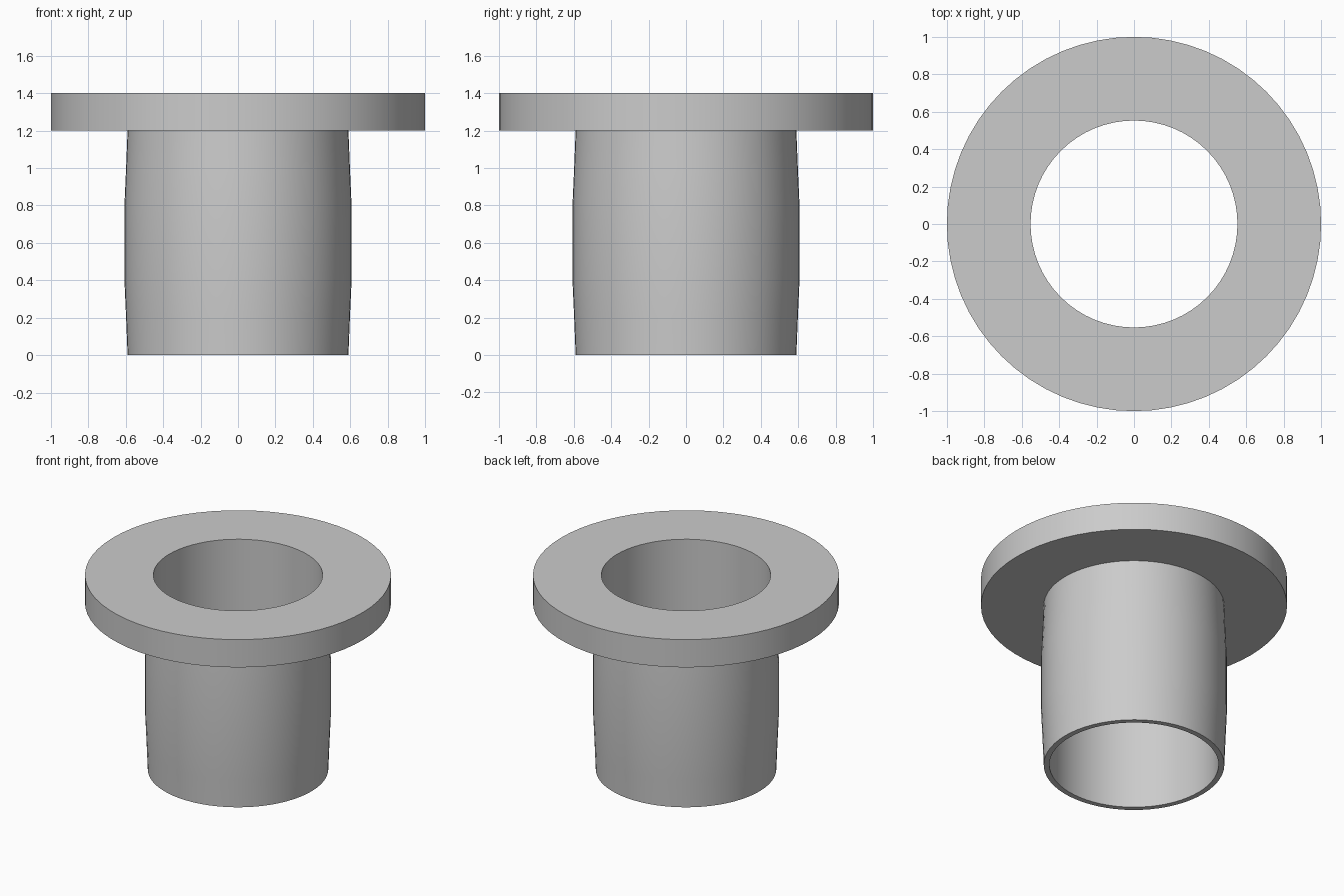
import bpy, bmesh, math

cube = bpy.data.objects.get("Cube")
if cube:
    bpy.data.objects.remove(cube, do_unlink=True)

# Single plain grey
grey = bpy.data.materials.new("plain grey")
grey.use_nodes = True
colour = (0.6, 0.6, 0.6, 1)
grey.diffuse_color = colour
grey.node_tree.nodes["Principled BSDF"].inputs["Base Color"].default_value = colour

SIDES = 64
BORE = 0.553

# Closed half section (radius, height): bore, flange, slightly barrelled sleeve
section = [
    (BORE, 0), (0.59, 0),
    (0.598, 0.2), (0.607, 0.4), (0.607, 0.8), (0.598, 1.0),
    (0.59, 1.2), (1, 1.2), (1, 1.4), (BORE, 1.4),
]


def lathe(name, profile):
    bm = bmesh.new()
    rings = []
    for i in range(SIDES):
        a = math.tau * i / SIDES
        rings.append([bm.verts.new((r * math.cos(a), r * math.sin(a), z))
                      for r, z in profile])
    n = len(profile)
    for i, ring in enumerate(rings):
        after = rings[(i + 1) % SIDES]
        for j in range(n):
            k = (j + 1) % n
            bm.faces.new((ring[j], after[j], after[k], ring[k]))
    bmesh.ops.recalc_face_normals(bm, faces=bm.faces)
    mesh = bpy.data.meshes.new(name)
    bm.to_mesh(mesh)
    bm.free()
    mesh.materials.append(grey)
    obj = bpy.data.objects.new(name, mesh)
    bpy.context.collection.objects.link(obj)
    return obj


bushing = lathe("flanged_bushing", section)

# Smooth round walls, crisp rims
bpy.ops.object.select_all(action='DESELECT')
bushing.select_set(True)
bpy.context.view_layer.objects.active = bushing
bpy.ops.object.shade_smooth_by_angle(angle=math.radians(30))
